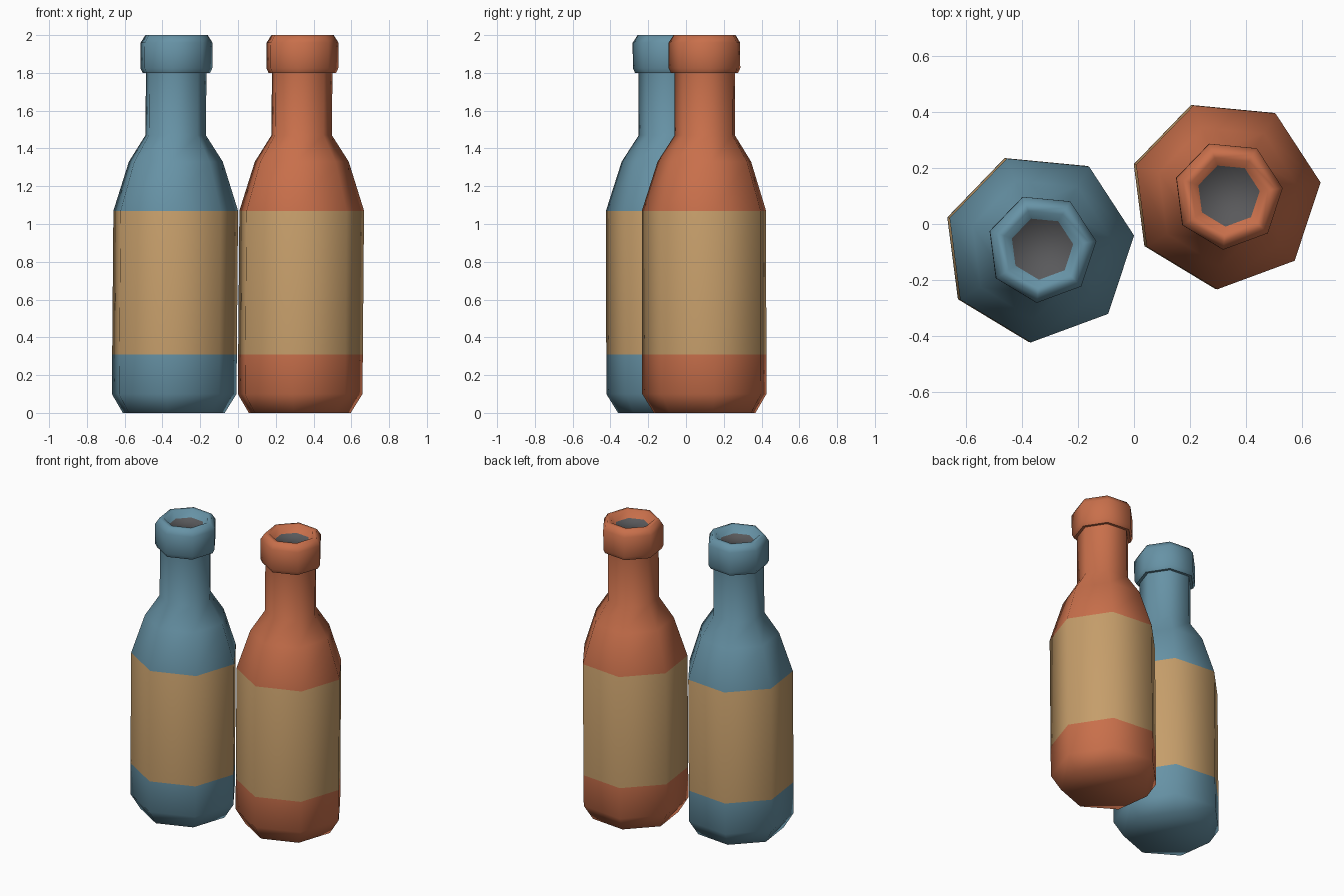
import bpy, bmesh, math

if "Cube" in bpy.data.objects:
    bpy.data.objects.remove(bpy.data.objects["Cube"])

def material(name, rgb):
    m = bpy.data.materials.new(name)
    m.diffuse_color = (*rgb, 1.0)
    m.use_nodes = True
    m.node_tree.nodes["Principled BSDF"].inputs["Base Color"].default_value = m.diffuse_color
    return m

blue = material("blue glass", (0.135, 0.29, 0.38))
orange = material("orange glass", (0.58, 0.16, 0.07))
tan = material("tan label", (0.56, 0.34, 0.145))
grey = material("dark grey opening", (0.10, 0.10, 0.105))

# radius, height from the base up to the inside of the mouth
PROFILE = [(0.278, 0.0), (0.34, 0.10), (0.34, 0.31), (0.34, 1.07),
           (0.256, 1.33), (0.165, 1.47), (0.165, 1.80), (0.184, 1.80),
           (0.196, 1.825), (0.196, 1.96), (0.17, 2.0), (0.142, 2.0),
           (0.113, 1.955)]
SIDES = 7
PHASE = math.radians(7.4)

def bottle(name, cx, cy, glass):
    bm = bmesh.new()
    rings = []
    for r, z in PROFILE:
        # each bottle leans very slightly to the right
        ox, oy = cx + 0.0085 * z, cy - 0.002 * z
        rings.append([bm.verts.new((ox + r * math.cos(PHASE + math.tau * i / SIDES),
                                    oy + r * math.sin(PHASE + math.tau * i / SIDES), z))
                      for i in range(SIDES)])
    # walls, with the label band between its two rings
    for k, (a, b) in enumerate(zip(rings, rings[1:])):
        for i in range(SIDES):
            j = (i + 1) % SIDES
            f = bm.faces.new((a[i], a[j], b[j], b[i]))
            f.material_index = 1 if k == 2 else 0
    # base and dark mouth
    bm.faces.new(rings[0][::-1])
    bm.faces.new(rings[-1]).material_index = 2
    me = bpy.data.meshes.new(name)
    bm.to_mesh(me)
    bm.free()
    for m in (glass, tan, grey):
        me.materials.append(m)
    ob = bpy.data.objects.new(name, me)
    bpy.context.collection.objects.link(ob)
    bpy.ops.object.select_all(action='DESELECT')
    ob.select_set(True)
    bpy.context.view_layer.objects.active = ob
    bpy.ops.object.shade_smooth_by_angle(angle=math.radians(62))

bottle("blue_bottle", -0.346, -0.083, blue)
bottle("orange_bottle", 0.321, 0.107, orange)
